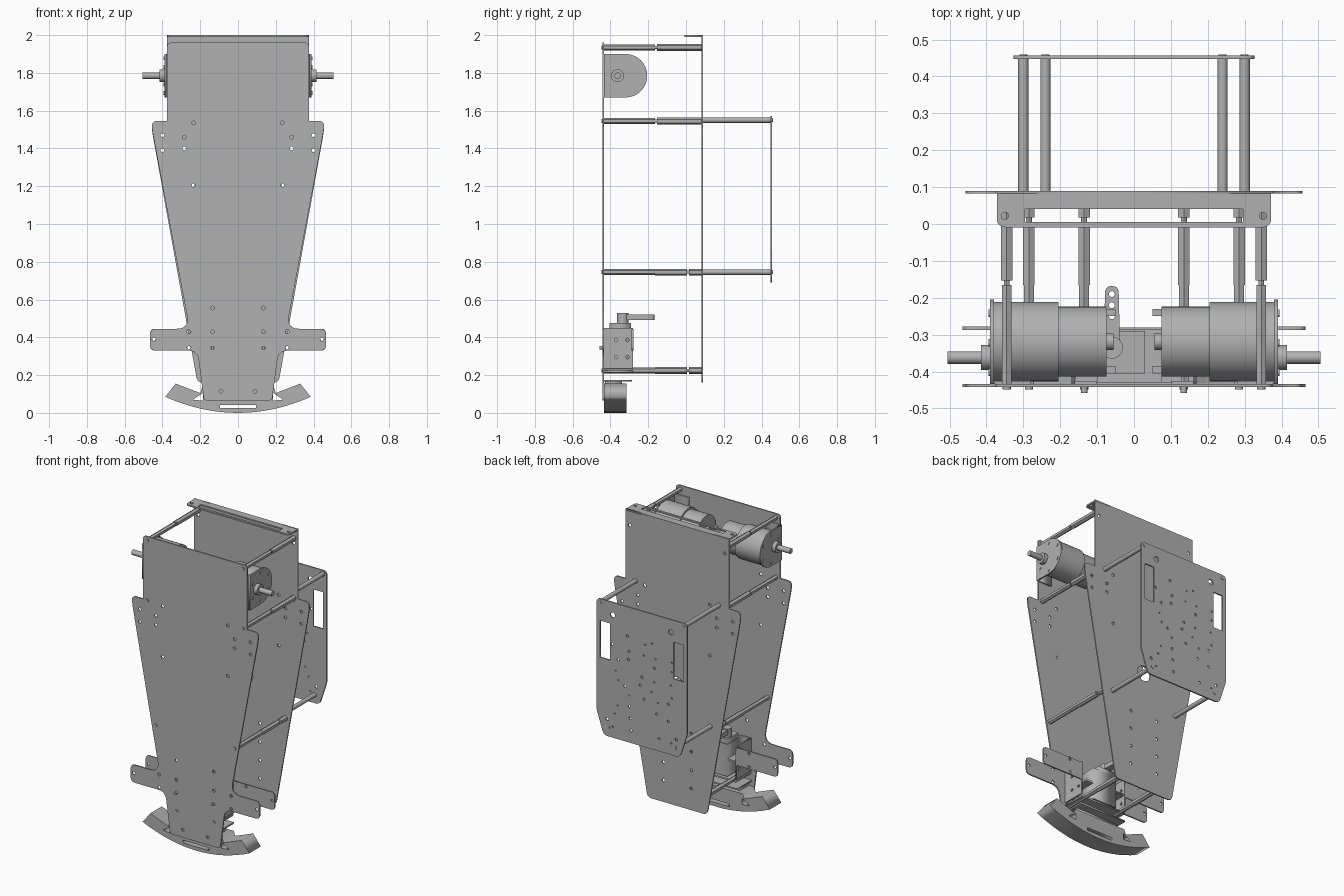
import bpy, math, random
from mathutils import Matrix, Vector

if "Cube" in bpy.data.objects:
    bpy.data.objects.remove(bpy.data.objects["Cube"])

random.seed(4)
grey = bpy.data.materials.new("plain_grey")
grey.use_nodes = True
COLOUR = (0.44, 0.44, 0.44, 1)
grey.diffuse_color = COLOUR
grey.node_tree.nodes["Principled BSDF"].inputs["Base Color"].default_value = COLOUR

# Sheet orientations: outline axes to world axes
FRONT = Matrix(((1, 0, 0, 0), (0, 0, -1, 0), (0, 1, 0, 0), (0, 0, 0, 1)))
SIDE = Matrix(((0, 0, 1, 0), (1, 0, 0, 0), (0, 1, 0, 0), (0, 0, 0, 1)))
FLAT = Matrix.Identity(4)


def rounded(pts):
    """Round each (x, y, radius) corner of a closed outline."""
    out = []
    for i, p in enumerate(pts):
        c = Vector(p[:2])
        if len(p) < 3:
            out.append(c)
            continue
        a = (Vector(pts[i - 1][:2]) - c).normalized()
        b = (Vector(pts[(i + 1) % len(pts)][:2]) - c).normalized()
        start, end = c + a * p[2], c + b * p[2]
        for k in range(7):
            t = k / 6
            out.append(start * (1 - t) ** 2 + c * 2 * t * (1 - t) + end * t * t)
    return out


def circle(x, y, r, n=12):
    return [(x + r * math.cos(k * math.tau / n), y + r * math.sin(k * math.tau / n)) for k in range(n)]


def rect(x0, x1, y0, y1):
    return [(x0, y0), (x1, y0), (x1, y1), (x0, y1)]


def sheet(name, outline, thick, axes, offset, holes=()):
    """Extruded outline with cut holes, centred on its offset."""
    cu = bpy.data.curves.new(name, 'CURVE')
    cu.dimensions, cu.fill_mode, cu.extrude = '2D', 'BOTH', thick / 2
    for loop in [rounded(outline), *holes]:
        sp = cu.splines.new('POLY')
        sp.points.add(len(loop) - 1)
        for pt, co in zip(sp.points, loop):
            pt.co = (co[0], co[1], 0, 1)
        sp.use_cyclic_u = True
    temp = bpy.data.objects.new(name + "_outline", cu)
    bpy.context.collection.objects.link(temp)
    bpy.context.view_layer.update()
    dg = bpy.context.evaluated_depsgraph_get()
    me = bpy.data.meshes.new_from_object(temp.evaluated_get(dg))
    bpy.data.objects.remove(temp)
    me.transform(Matrix.Translation(offset) @ axes)
    me.materials.clear()
    me.materials.append(grey)
    ob = bpy.data.objects.new(name, me)
    bpy.context.collection.objects.link(ob)
    return ob


def box(name, x0, x1, y0, y1, z0, z1):
    return sheet(name, rect(x0, x1, y0, y1), z1 - z0, FLAT, (0, 0, (z0 + z1) / 2))


def rod(name, a, b, r, sides=24):
    a, b = Vector(a), Vector(b)
    bpy.ops.mesh.primitive_cylinder_add(vertices=sides, radius=r, depth=(b - a).length, location=(a + b) / 2)
    ob = bpy.context.object
    ob.name = name
    ob.rotation_euler = (b - a).to_track_quat('Z', 'Y').to_euler()
    ob.data.materials.append(grey)
    if sides > 8:
        bpy.ops.object.shade_smooth_by_angle()
    return ob


def mirrored(half):
    return half + [(-p[0], *p[1:]) for p in reversed(half)]


def pairs(points, r):
    return [circle(s * x, z, r) for x, z in points for s in (1, -1)]


POSTS = [(.345, 1.935), (.345, 1.545), (.285, .745), (.135, .225)]
SHARED = [(.4, 1.47), (.4, 1.39), (.285, 1.46), (.285, 1.4), (.235, 1.535), (.235, 1.205)]

# Front plate with shoulders and side arms
front = mirrored([(.375, 1.96, .02), (.375, 1.545), (.457, 1.545, .03), (.455, 1.5, .03),
                  (.257, .445, .07), (.465, .445, .03), (.465, .33, .03), (.215, .33, .05),
                  (.18, .065, .02)])
arm_holes = [(.26, .43), (.26, .345), (.135, .43), (.135, .345), (.135, .555), (.445, .39), (.09, .115), (.18, .115)]
sheet("front_plate", front, .009, FRONT, (0, -.438, 0),
      pairs(SHARED + arm_holes[:-1] + [(.345, 1.935)], .01))

# Back plate with folded top flange
back = mirrored([(.375, 2), (.375, 1.545), (.457, 1.545, .03), (.455, 1.49, .03), (.215, .16, .03)])
column = [(.1, .3 + .12 * k) for k in range(4)]
sheet("back_plate", back, .008, FRONT, (0, .086, 0),
      pairs(SHARED + column + [(.345, 1.9)], .01) + [circle(0, .95, .05, 20)])
flange = mirrored([(.372, .09), (.372, -.009, .025)])
sheet("top_flange", flange, .009, FLAT, (0, 0, 1.9955), [rect(-.295, .295, .005, .04)] + pairs([(.35, .022)], .01))

# Rear circuit plate with slots and scattered holes
circuit = mirrored([(.327, 1.572, .03), (.327, .85, .02), (.275, .69, .03)])
cuts = pairs([(.21, 1.49)], .018) + pairs([(.25, .8)], .01)
cuts += [rect(.23, .3, 1.19, 1.43), rect(-.3, -.23, 1.19, 1.43)]
for row in range(9):
    for col in range(5):
        if random.random() < .8:
            cuts.append(circle(-.19 + .095 * col + random.uniform(-.03, .03),
                               .77 + .075 * row + random.uniform(-.02, .02), random.choice((.006, .009)), 8))
sheet("circuit_plate", circuit, .009, FRONT, (0, .452, 0), cuts)

for s in (1, -1):
    tag = "left" if s > 0 else "right"
    # Hexagonal spacer posts between the plates
    for x, z in POSTS:
        low = z < 1
        gap = .005 if low else -.165
        rod(tag + "_post_front", (s * x, -.436, z), (s * x, -.165, z), .0155, 6)
        rod(tag + "_post_neck", (s * x, -.17, z), (s * x, .084, z), .008, 12)
        if low:
            rod(tag + "_post_middle", (s * x, -.165, z), (s * x, gap, z), .018, 6)
        rod(tag + "_post_rear", (s * x, gap + .012, z), (s * x, .084, z), .018, 6)
        rod(tag + "_post_screw", (s * x, -.448, z), (s * x, -.43, z), .011, 12)
    for x, z in ((.3, 1.55), (.24, .745)):
        rod(tag + "_circuit_post", (s * x, .084, z), (s * x, .452, z), .014)
        rod(tag + "_circuit_screw", (s * x, .45, z), (s * x, .46, z), .011, 12)

    # Motor bracket
    arc = [(-.32 + .115 * math.cos(a), 1.785 + .115 * math.sin(a))
           for a in [math.pi * (k / 16 - .5) for k in range(17)]]
    sheet(tag + "_motor_bracket", [(-.434, 1.67), *arc, (-.434, 1.9)], .01, SIDE, (s * .385, 0, 0))
    box(tag + "_bracket_foot", min(s * .28, s * .385), max(s * .28, s * .385), -.434, -.426, 1.67, 1.9)
    for k in range(6):
        a = math.radians(30 + 60 * k)
        y, z = -.322 + .092 * math.cos(a), 1.785 + .092 * math.sin(a)
        rod(tag + "_motor_screw", (s * .38, y, z), (s * .394, y, z), .01, 12)

    # Geared motor and shaft
    for part, x0, x1, y, r in (("gearbox", .205, .384, -.319, .108), ("motor", .075, .206, -.319, .095),
                               ("motor_boss", .055, .08, -.319, .022), ("shaft_collar", .384, .415, -.362, .034),
                               ("shaft", .4, .505, -.362, .017)):
        rod(tag + "_" + part, (s * x0, y, 1.785), (s * x1, y, 1.785), r, 40)
    for y in (-.24, -.395):
        box(tag + "_motor_terminal", min(s * .05, s * .08), max(s * .05, s * .08), y - .01, y + .01, 1.78, 1.785)

    # Angle bracket and rear arm
    sheet(tag + "_angle_plate", rect(-.434, -.28, .235, .45), .008, SIDE, (s * .165, 0, 0),
          [circle(y, z, .009) for y in (-.31, -.37) for z in (.385, .295)])
    box(tag + "_angle_foot", min(s * .1, s * .165), max(s * .1, s * .165), -.434, -.426, .235, .45)
    arm = [(s * .165, .33), (s * .465, .33, .025), (s * .465, .445, .025), (s * .165, .445)]
    sheet(tag + "_rear_arm", arm, .009, FRONT, (0, -.283, 0), [circle(s * x, z, .009) for x, z in
                                                             ((.445, .39), (.26, .43), (.26, .345))])
    rod(tag + "_angle_screw", (s * .135, -.458, .345), (s * .135, -.43, .345), .009, 12)

# Servo, its trays and its swinging arm
box("servo_tray", -.165, .165, -.434, -.28, .215, .225)
box("servo_body", -.1, .075, -.43, -.285, .235, .445)
box("servo_flange", -.16, .13, -.43, -.285, .34, .352)
box("servo_cap", -.095, .03, -.405, -.29, .445, .475)
rod("servo_hub", (-.06, -.335, .47), (-.06, -.335, .53), .03)
horn = [(-.083, -.355, .02), (-.037, -.355, .02), (-.042, -.168, .018), (-.078, -.168, .018)]
sheet("servo_arm", horn, .03, FLAT, (0, 0, .507), [circle(-.06, y, .008) for y in (-.19, -.22, -.25)])

# Curved rocker foot with window cuts
sole = [(.385 * k / 8, .085 * (k / 8) ** 2) for k in range(-8, 9)]
top = [(.33, .155), (.2, .105), (.19, .135), (-.19, .135), (-.2, .105), (-.33, .155)]
windows = [rect(-.095, .095, .025, .043)]
windows += [[(s * .185, .105), (s * .185, .065), (s * .24, .07)] for s in (1, -1)]
sheet("rocker_foot", sole + top, .118, FRONT, (0, -.374, 0), windows)
box("foot_cap", -.17, .17, -.434, -.285, .165, .175)
box("foot_mount", -.15, .15, -.43, -.34, .13, .168)
